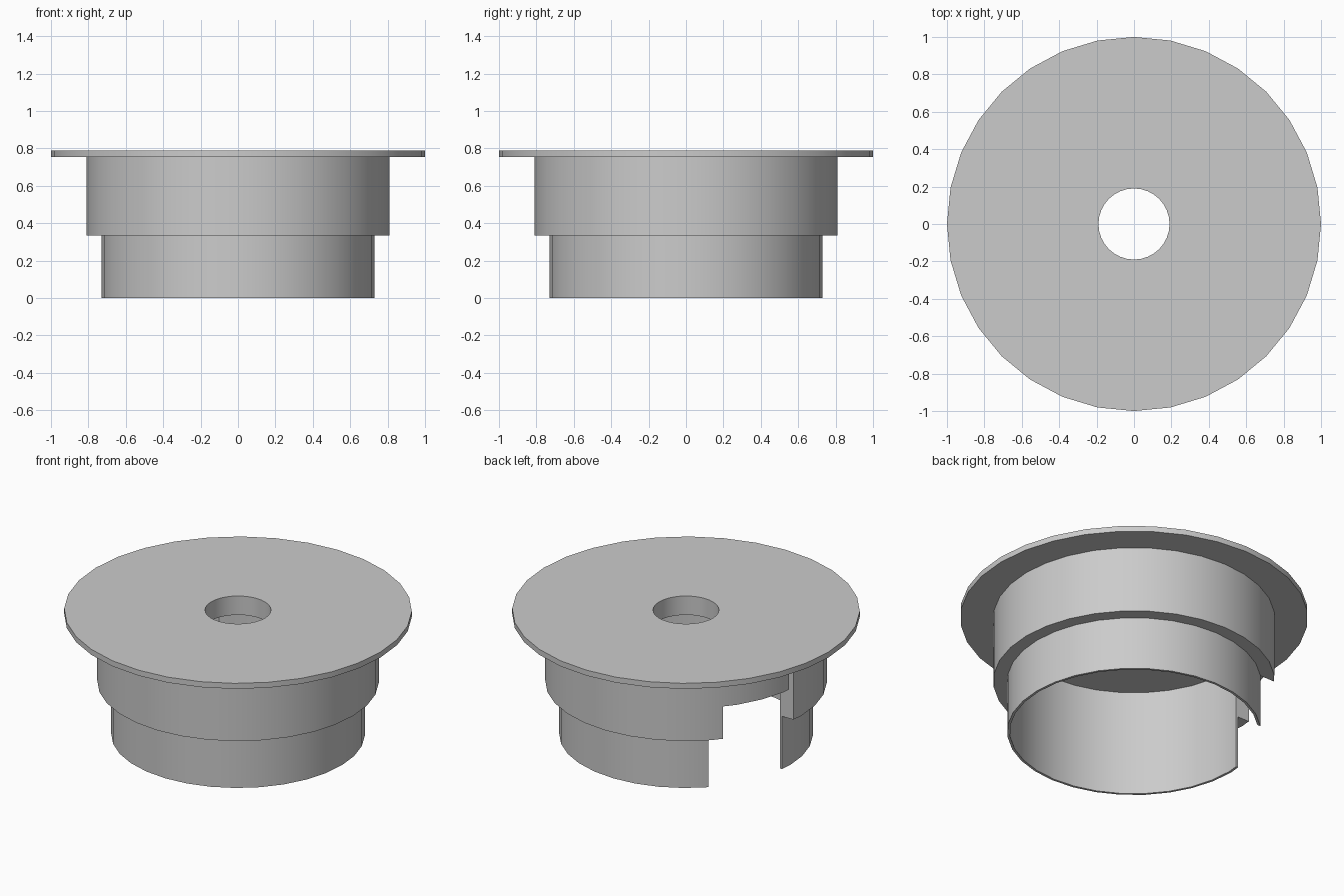
import bpy, bmesh, math

cube = bpy.data.objects.get("Cube")
if cube:
    bpy.data.objects.remove(cube, do_unlink=True)

mat = bpy.data.materials.new("light_grey")
mat.use_nodes = True
grey = (0.6, 0.6, 0.6, 1)
mat.diffuse_color = grey
mat.node_tree.nodes["Principled BSDF"].inputs["Base Color"].default_value = grey


def lathe(name, profile, sides=32):
    """Revolve a closed (radius, height) profile around z."""
    bm = bmesh.new()
    verts = [bm.verts.new((r, 0, z)) for r, z in profile]
    edges = [bm.edges.new((a, b)) for a, b in zip(verts, verts[1:] + verts[:1])]
    bmesh.ops.spin(bm, geom=verts + edges, cent=(0, 0, 0), axis=(0, 0, 1),
                   angle=math.tau, steps=sides, use_merge=True)
    bmesh.ops.remove_doubles(bm, verts=bm.verts, dist=1e-4)
    bmesh.ops.recalc_face_normals(bm, faces=bm.faces)
    mesh = bpy.data.meshes.new(name)
    bm.to_mesh(mesh)
    bm.free()
    obj = bpy.data.objects.new(name, mesh)
    bpy.context.collection.objects.link(obj)
    mesh.materials.append(mat)
    return obj


def cut_box(target, low, high):
    """Subtract an axis-aligned box, then discard the cutter."""
    mid = [(a + b) / 2 for a, b in zip(low, high)]
    bpy.ops.mesh.primitive_cube_add(size=1, location=mid)
    box = bpy.context.object
    box.scale = [b - a for a, b in zip(low, high)]
    box.hide_render = True
    mod = target.modifiers.new("cut", "BOOLEAN")
    mod.operation, mod.solver, mod.object = "DIFFERENCE", "EXACT", box
    bpy.context.view_layer.update()
    bpy.context.view_layer.objects.active = target
    bpy.ops.object.modifier_apply(modifier=mod.name)
    bpy.data.objects.remove(box, do_unlink=True)


# Hollow stepped cap: bored top plate, thin flange, thick collar, thin skirt
cap = lathe("flanged_cap", [
    (0.19, 0.67), (0.19, 0.79), (1, 0.79), (1, 0.755), (0.81, 0.755),
    (0.81, 0.335), (0.73, 0.335), (0.73, 0), (0.715, 0), (0.715, 0.67)])

# Side opening, with a narrow slot rising at its front edge
cut_box(cap, (-1.1, 0.07, -0.1), (-0.3, 0.515, 0.54))
cut_box(cap, (-1.1, 0.07, 0.4), (-0.6, 0.11, 0.67))

bpy.ops.object.select_all(action="DESELECT")
cap.select_set(True)
bpy.context.view_layer.objects.active = cap
bpy.ops.object.shade_smooth_by_angle(angle=math.radians(30))
